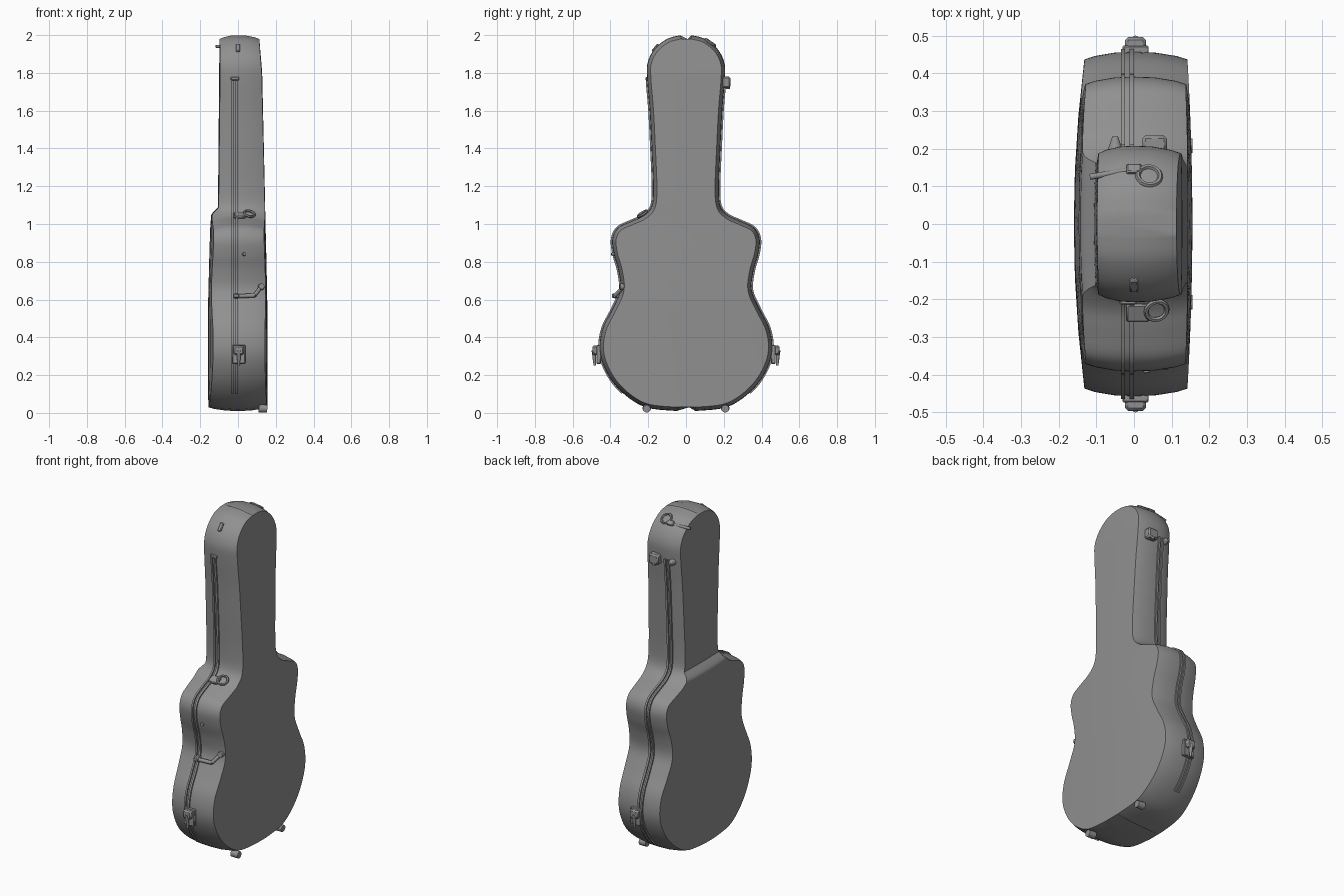
import bpy, bmesh, math
from mathutils import Vector

if "Cube" in bpy.data.objects:
    bpy.data.objects.remove(bpy.data.objects["Cube"])

grey = bpy.data.materials.new("case_grey")
grey.diffuse_color = (0.28, 0.28, 0.28, 1)
grey.use_nodes = True
grey.node_tree.nodes["Principled BSDF"].inputs["Base Color"].default_value = grey.diffuse_color


def finish(ob, angle=40):
    ob.data.materials.append(grey)
    bpy.ops.object.select_all(action='DESELECT')
    ob.select_set(True)
    bpy.context.view_layer.objects.active = ob
    bpy.ops.object.shade_smooth_by_angle(angle=math.radians(angle))
    return ob


def loft(name, rings):
    """Skin closed rings of points and cap both ends."""
    bm = bmesh.new()
    rows = [[bm.verts.new(p) for p in r] for r in rings]
    n = len(rows[0])
    for a, b in zip(rows, rows[1:]):
        for k in range(n):
            bm.faces.new((a[k], a[(k + 1) % n], b[(k + 1) % n], b[k]))
    bm.faces.new(rows[0])
    bm.faces.new(rows[-1])
    bmesh.ops.recalc_face_normals(bm, faces=bm.faces)
    me = bpy.data.meshes.new(name)
    bm.to_mesh(me)
    bm.free()
    ob = bpy.data.objects.new(name, me)
    bpy.context.collection.objects.link(ob)
    return finish(ob)


def interp(table, z):
    for (z0, v0), (z1, v1) in zip(table, table[1:]):
        if z <= z1:
            t = max(0, (z - z0) / (z1 - z0))
            return v0 + (v1 - v0) * t
    return table[-1][1]


# half outline (half width, height), smoothed
KEYS = [(0.05, 0.01), (0.2, 0.026), (0.3, 0.077), (0.385, 0.16), (0.44, 0.26), (0.457, 0.35),
        (0.44, 0.45), (0.39, 0.55), (0.348, 0.65), (0.357, 0.75), (0.382, 0.84), (0.39, 0.92),
        (0.36, 0.98), (0.29, 1.015), (0.225, 1.045), (0.182, 1.095), (0.174, 1.2), (0.182, 1.4),
        (0.192, 1.6), (0.205, 1.76), (0.204, 1.85), (0.168, 1.925), (0.1, 1.98), (0.03, 1.999)]
pts = []
K = [Vector(k) for k in KEYS]
for i in range(len(K) - 1):
    a, b, c, d = K[max(i - 1, 0)], K[i], K[i + 1], K[min(i + 2, len(K) - 1)]
    for s in range(5):
        t = s / 5
        pts.append(0.5 * (2 * b + (c - a) * t + (2 * a - 5 * b + 4 * c - d) * t * t
                          + (3 * b - a - 3 * c + d) * t ** 3))
pts.append(K[-1])
normals = []
for i in range(len(pts)):
    t = (pts[min(i + 1, len(pts) - 1)] - pts[max(i - 1, 0)]).normalized()
    normals.append(Vector((t.y, -t.x)))
normals[0], normals[-1] = Vector((0, -1)), Vector((0, 1))

# depth of the stepped lid (-x) and of the flat back (+x)
LID = [(0, -0.157), (0.3, -0.16), (0.6, -0.158), (1.0, -0.147), (1.065, -0.142),
       (1.095, -0.106), (2, -0.098)]
BACK = [(0, 0.155), (0.6, 0.155), (1.0, 0.146), (1.8, 0.128), (2, 0.113)]
SIDE = [(1, 0.02), (0.8, 0.011), (0.4, 0.002), (0, 0)]   # depth share, inset


# case shell
rings = []
for p, n in zip(pts, normals):
    ring = []

    def point(depth, share, inset, across):
        q = p - n * inset
        y = q.x * across
        x = depth + math.copysign(0.03 if depth < 0 else 0.014, -depth) * (y / 0.45) ** 2
        return Vector((x * share, y, q.y))

    lid, back = interp(LID, p.y), interp(BACK, p.y)
    ring += [point(lid, 1, 0.02, c / 3) for c in range(-2, 3)]
    ring += [point(lid, s, i, 1) for s, i in SIDE]
    ring += [point(back, s, i, 1) for s, i in SIDE[-2::-1]]
    ring += [point(back, 1, 0.02, c / 3) for c in range(2, -3, -1)]
    ring += [point(back, s, i, -1) for s, i in SIDE]
    ring += [point(lid, s, i, -1) for s, i in SIDE[-2::-1]]
    rings.append(ring)
loft("case_shell", rings)

# double seam ridges on both sides
for side in (-1, 1):
    for x0, x1 in ((-0.034, -0.024), (-0.012, 0.0)):
        strip = []
        for p, n in zip(pts, normals):
            if 0.1 < p.y < 1.77:
                a, b = p - n * 0.01, p + n * 0.008
                strip.append([(x0, side * a.x, a.y), (x1, side * a.x, a.y),
                              (x1, side * b.x, b.y), (x0, side * b.x, b.y)])
        loft("seam_ridge", strip)


def box(name, centre, size, rot=(0, 0, 0), bevel=0.004):
    bpy.ops.mesh.primitive_cube_add(size=1, location=centre, rotation=rot)
    ob = bpy.context.object
    ob.name = name
    ob.scale = size
    bpy.ops.object.transform_apply(location=False, rotation=False, scale=True)
    m = ob.modifiers.new("bevel", 'BEVEL')
    m.width = bevel
    return finish(ob)


def rod(name, a, b, r0, r1=None):
    a, b = Vector(a), Vector(b)
    bpy.ops.mesh.primitive_cone_add(vertices=14, radius1=r0, radius2=r0 if r1 is None else r1,
                                    depth=(b - a).length, location=(a + b) / 2)
    ob = bpy.context.object
    ob.name = name
    ob.rotation_euler = (b - a).to_track_quat('Z', 'Y').to_euler()
    return finish(ob)


def ring_loop(name, centre, facing, major, minor):
    bpy.ops.mesh.primitive_torus_add(major_radius=major, minor_radius=minor, major_segments=18,
                                     minor_segments=6, location=centre)
    ob = bpy.context.object
    ob.name = name
    ob.rotation_euler = Vector(facing).to_track_quat('Z', 'Y').to_euler()
    return finish(ob)


for s in (-1, 1):
    # lower side latches
    box("side_latch_plate", (0.004, s * 0.462, 0.31), (0.07, 0.024, 0.1))
    box("side_latch_block", (0.004, s * 0.478, 0.332), (0.056, 0.036, 0.05), bevel=0.008)
    rod("side_latch_tongue", (0.004, s * 0.488, 0.33), (0.004, s * 0.483, 0.25), 0.012, 0.006)
    # feet on the back edge
    rod("foot", (0.11, s * 0.208, 0.024), (0.155, s * 0.208, 0.022), 0.022, 0.02)

# carrying strap at the waist
rod("waist_strap", (-0.02, -0.375, 0.617), (0.09, -0.375, 0.622), 0.011)
box("waist_strap_base", (-0.01, -0.365, 0.62), (0.03, 0.055, 0.022))
rod("waist_strap_bend", (0.088, -0.375, 0.622), (0.12, -0.335, 0.665), 0.01)
rod("waist_strap_button", (0.12, -0.315, 0.665), (0.125, -0.35, 0.67), 0.02, 0.015)
rod("upper_hook", (0.03, -0.37, 0.84), (0.035, -0.395, 0.842), 0.012, 0.008)

# shoulder ring
box("shoulder_tab", (0.01, -0.235, 1.045), (0.06, 0.05, 0.016), (math.radians(25), 0, 0))
ring_loop("shoulder_ring", (0.06, -0.23, 1.055), (0.2, -0.5, 0.8), 0.028, 0.007)

# headstock latch, peg, ring and cross bar
box("top_latch", (0.055, 0.212, 1.75), (0.065, 0.046, 0.06), bevel=0.008)
rod("top_latch_pin", (0.055, 0.222, 1.735), (0.055, 0.222, 1.715), 0.012)
rod("top_peg", (-0.05, 0.185, 1.75), (-0.05, 0.232, 1.75), 0.024, 0.008)
rod("top_cross_bar", (-0.117, 0.125, 1.94), (0.0, 0.145, 1.945), 0.008)
ring_loop("top_ring", (0.04, 0.128, 1.96), (0.1, 0.6, 0.8), 0.03, 0.007)
box("top_tab", (0.0, 0.145, 1.95), (0.04, 0.03, 0.016), (math.radians(-40), 0, 0))

# seam end clip at the front of the headstock
box("seam_clip", (-0.016, -0.205, 1.77), (0.045, 0.02, 0.018))
box("head_clip", (0.0, -0.16, 1.93), (0.022, 0.02, 0.05), (math.radians(-40), 0, 0))
